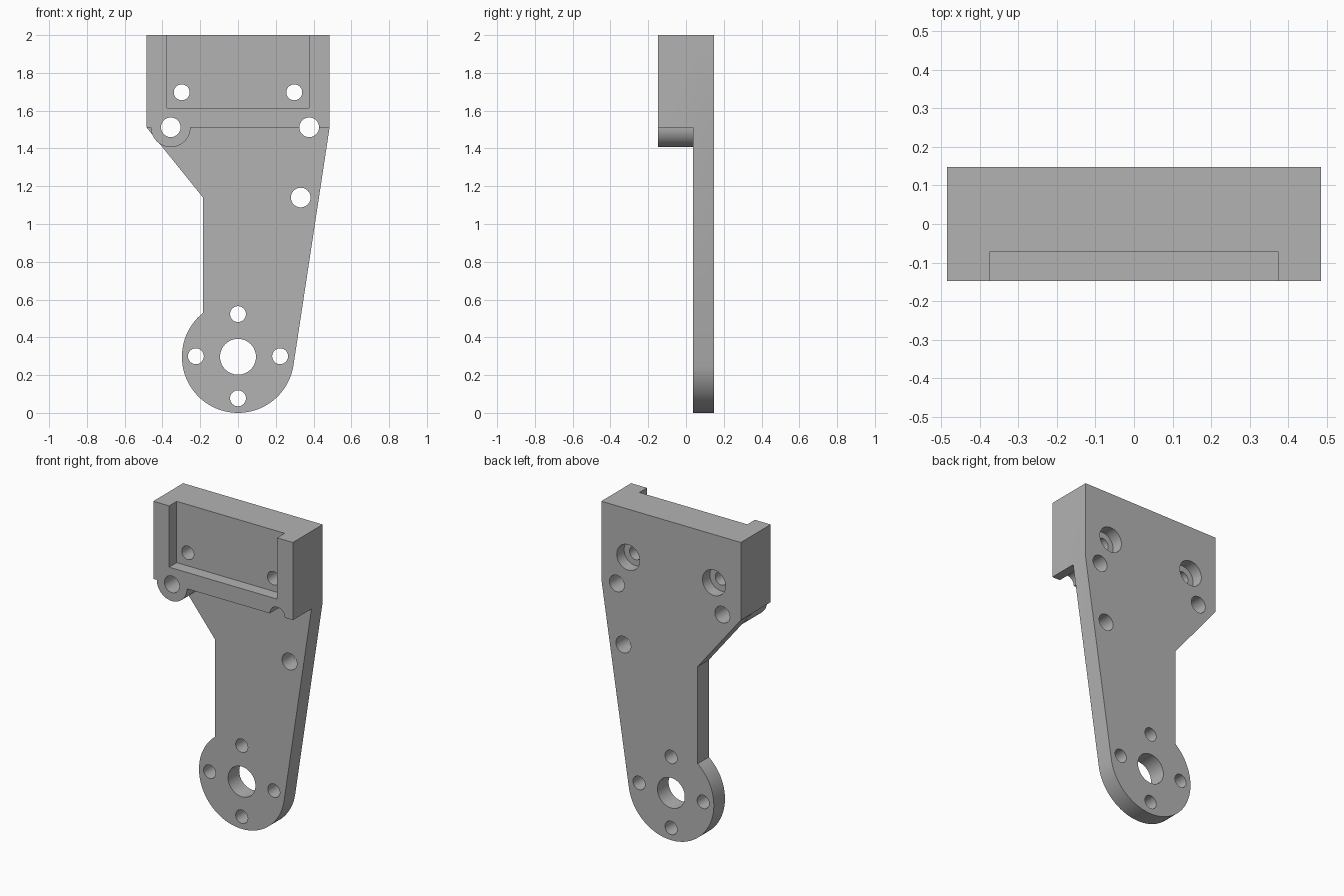
import bpy, bmesh, math
from mathutils import Vector

cube = bpy.data.objects.get("Cube")
if cube:
    bpy.data.objects.remove(cube, do_unlink=True)

grey = bpy.data.materials.new("plain grey")
grey.use_nodes = True
colour = (0.45, 0.45, 0.45, 1)
grey.diffuse_color = colour
grey.node_tree.nodes["Principled BSDF"].inputs["Base Color"].default_value = colour

FRONT, BACK, PLATE_FRONT = -0.148, 0.148, 0.037
SIDE, TOP, SHELF = 0.485, 2.0, 1.512
RADIUS = 0.297


def prism(name, outline, y0, y1):
    """Extrude an (x, z) outline from y0 to y1."""
    bm = bmesh.new()
    face = bm.faces.new([bm.verts.new((x, y0, z)) for x, z in outline])
    grown = bmesh.ops.extrude_face_region(bm, geom=[face])
    moved = [v for v in grown["geom"] if isinstance(v, bmesh.types.BMVert)]
    bmesh.ops.translate(bm, verts=moved, vec=(0, y1 - y0, 0))
    bmesh.ops.recalc_face_normals(bm, faces=bm.faces)
    mesh = bpy.data.meshes.new(name)
    bm.to_mesh(mesh)
    bm.free()
    mesh.materials.append(grey)
    obj = bpy.data.objects.new(name, mesh)
    bpy.context.collection.objects.link(obj)
    return obj


def arc(cx, cz, r, start, end, steps):
    angles = [start + (end - start) * i / steps for i in range(steps + 1)]
    return [(cx + r * math.cos(a), cz + r * math.sin(a)) for a in angles]


def disc(name, cx, cz, r, y0, y1):
    return prism(name, arc(cx, cz, r, 0, math.tau, 48)[:-1], y0, y1)


def box(name, x0, x1, z0, z1, y0, y1):
    return prism(name, [(x0, z0), (x1, z0), (x1, z1), (x0, z1)], y0, y1)


def combine(target, other, operation):
    mod = target.modifiers.new(other.name, "BOOLEAN")
    mod.operation = operation
    mod.solver = "EXACT"
    mod.object = other
    bpy.context.view_layer.objects.active = target
    bpy.ops.object.modifier_apply(modifier=mod.name)
    bpy.data.objects.remove(other, do_unlink=True)


# Arm plate: straight top, tapered right edge tangent to the round foot
corner = Vector((SIDE, SHELF - RADIUS))
tangent = math.atan2(corner.y, corner.x) - math.acos(RADIUS / corner.length)
neck = -0.185
neck_angle = math.acos(neck / RADIUS) - math.tau
outline = [(-SIDE, TOP), (SIDE, TOP), (SIDE, SHELF)]
outline += arc(0, RADIUS, RADIUS, tangent, neck_angle, 56)
outline += [(neck, 1.14), (-SIDE, SHELF)]
bracket = prism("mounting_bracket", outline, PLATE_FRONT, BACK)

# Thick head block and the round lug under it
combine(bracket, box("head_block", -SIDE, SIDE, SHELF, TOP, FRONT, PLATE_FRONT), "UNION")
combine(bracket, disc("lug", -0.356, SHELF, 0.105, FRONT, PLATE_FRONT), "UNION")

# Open-topped pocket in the front of the head
combine(bracket, box("pocket", -0.375, 0.375, 1.615, 2.1, -0.3, -0.073), "DIFFERENCE")

# Through holes: foot bore, its bolt circle, then the side and head holes
holes = [(0, RADIUS, 0.095)]
holes += [(x, z, 0.042) for x, z in arc(0, RADIUS + 0.003, 0.223, 0, math.tau, 4)[:-1]]
holes += [(-0.356, SHELF, 0.052), (0.377, SHELF, 0.052), (0.332, 1.14, 0.052)]
holes += [(-0.298, 1.697, 0.042), (0.298, 1.697, 0.042)]
for x, z, r in holes:
    combine(bracket, disc("hole", x, z, r, -0.4, 0.4), "DIFFERENCE")

# Counterbores on the back of the head
for x in (-0.298, 0.298):
    combine(bracket, disc("counterbore", x, 1.697, 0.08, 0.075, 0.4), "DIFFERENCE")

bpy.ops.object.select_all(action="DESELECT")
bracket.select_set(True)
bpy.context.view_layer.objects.active = bracket
bpy.ops.object.shade_smooth_by_angle(angle=math.radians(25))
